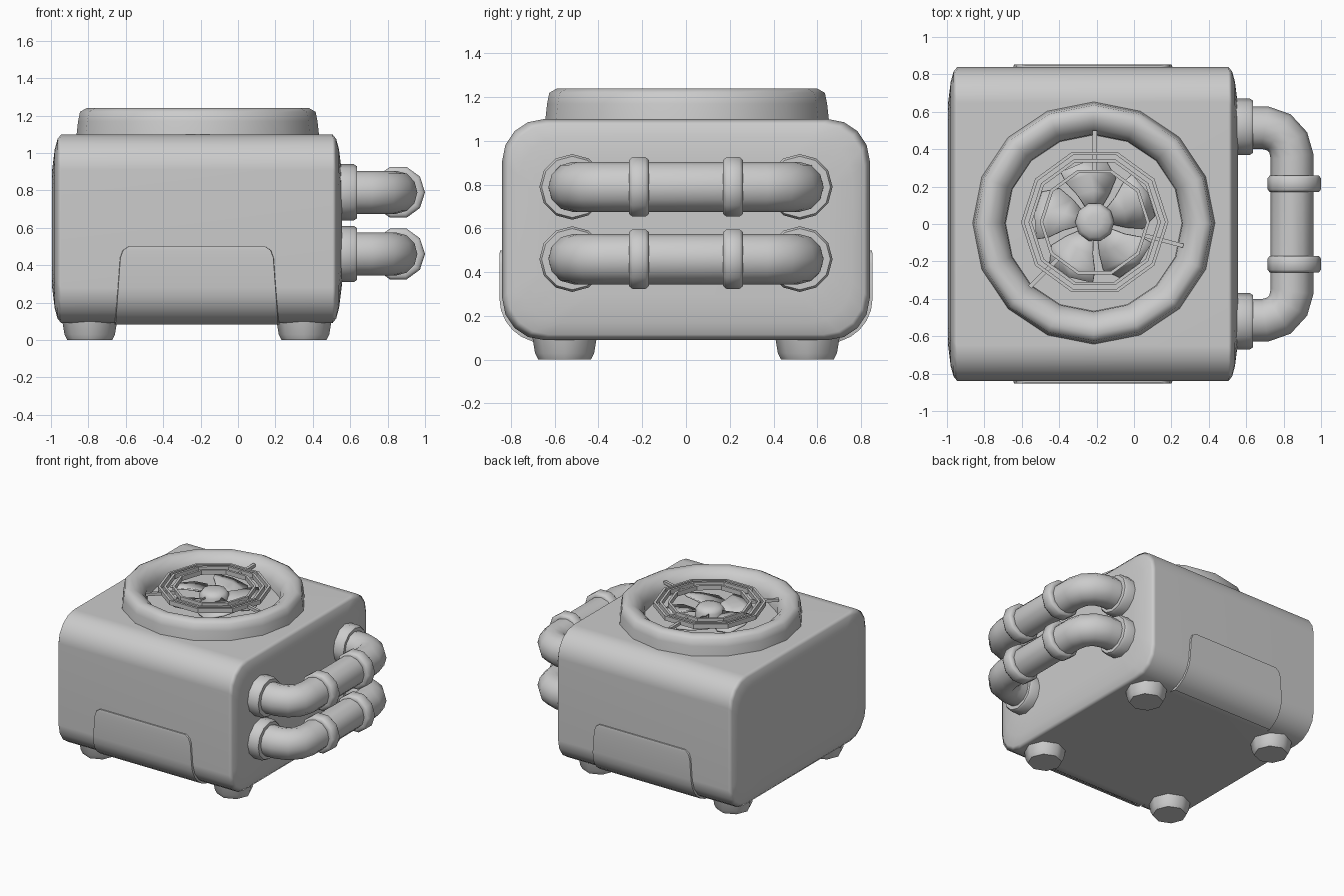
import bpy, bmesh
from math import sin, cos, pi, radians
from mathutils import Vector, Matrix

old = bpy.data.objects.get("Cube")
if old:
    bpy.data.objects.remove(old, do_unlink=True)

grey = bpy.data.materials.new("plain_grey")
grey.use_nodes = True
grey.diffuse_color = (0.6, 0.6, 0.6, 1)
grey.node_tree.nodes["Principled BSDF"].inputs["Base Color"].default_value = (0.6, 0.6, 0.6, 1)

CX = -0.22   # middle of the housing


def finish(name, bm, angle=45):
    bmesh.ops.recalc_face_normals(bm, faces=bm.faces)
    mesh = bpy.data.meshes.new(name)
    bm.to_mesh(mesh)
    bm.free()
    mesh.materials.append(grey)
    obj = bpy.data.objects.new(name, mesh)
    bpy.context.collection.objects.link(obj)
    bpy.ops.object.select_all(action='DESELECT')
    obj.select_set(True)
    bpy.context.view_layer.objects.active = obj
    bpy.ops.object.shade_smooth_by_angle(angle=radians(angle))
    return obj


def loft(name, loops, caps=True, wrap=False, angle=45):
    """Skin a list of closed loops of points."""
    bm = bmesh.new()
    rows = [[bm.verts.new(p) for p in loop] for loop in loops]
    n = len(rows[0])
    pairs = list(zip(rows, rows[1:])) + ([(rows[-1], rows[0])] if wrap else [])
    for a, b in pairs:
        for i in range(n):
            j = (i + 1) % n
            bm.faces.new((a[i], a[j], b[j], b[i]))
    if caps and not wrap:
        bm.faces.new(rows[0])
        bm.faces.new(rows[-1])
    return finish(name, bm, angle)


def lathe(name, profile, centre, sides, axis='Z', angle=45, **kw):
    """Turn (radius, height) points around an axis through centre."""
    turn = {'Z': Matrix(), 'X': Matrix.Rotation(pi / 2, 4, 'Y'),
            'Y': Matrix.Rotation(-pi / 2, 4, 'X')}[axis]
    loops = [[Vector(centre) + turn @ Vector((r * cos(2 * pi * i / sides), r * sin(2 * pi * i / sides), h))
              for i in range(sides)] for r, h in profile]
    return loft(name, loops, angle=angle, **kw)


def rounded_section(x, inset):
    """Rounded rectangle across the housing."""
    r, hy, hz = 0.19, 0.84 - inset, 0.505 - inset
    pts = []
    for q, (sy, sz) in enumerate(((1, 1), (-1, 1), (-1, -1), (1, -1))):
        for k in range(5):
            a = (q + k / 4) * pi / 2
            pts.append((CX + x, sy * (hy - r) + r * cos(a), 0.595 + sz * (hz - r) + r * sin(a)))
    return pts


# Housing: rounded section with softened ends
ends = [(0.725, 0), (0.745, 0.025), (0.76, 0.08), (0.775, 0.2)]
steps = [(-x, d) for x, d in reversed(ends)] + ends
body = loft("housing", [rounded_section(x, d) for x, d in steps], angle=70)
body.modifiers.new("even_shading", 'WEIGHTED_NORMAL')

# Raised panels that wrap the lower front and back edges
for side, name in ((-1, "front_panel"), (1, "back_panel")):
    path = [(0.65 + 0.203 * cos(a), 0.28 + 0.203 * sin(a))
            for a in [radians(t) for t in (-75, -60, -45, -30, -15, 0)]]
    rows = [(y, z, 0.44 - 0.03 * (z - 0.1) / 0.4) for y, z in path]
    rows += [(0.853, 0.44, 0.415), (0.853, 0.48, 0.40), (0.85, 0.50, 0.37)]
    bm = bmesh.new()
    grid = [[bm.verts.new((CX + s * w, side * (y - d), z)) for s, d in ((-1, 0.04), (-0.985, 0), (0.985, 0), (1, 0.04))]
            for y, z, w in rows]
    y, z, w = rows[-1]
    grid.append([bm.verts.new((CX + s * w, side * (y - 0.04), z)) for s in (-1, -0.985, 0.985, 1)])
    for a, b in zip(grid, grid[1:]):
        for i in range(3):
            bm.faces.new((a[i], a[i + 1], b[i + 1], b[i]))
    obj = finish(name, bm)
    # make the open strip face outward
    if sum(p.normal.y * p.area for p in obj.data.polygons) * side < 0:
        obj.data.flip_normals()

# Feet
for x in (-0.57, 0.57):
    for y in (-0.555, 0.555):
        lathe("foot", [(0.12, 0), (0.135, 0.03), (0.15, 0.12)], (CX + x * 1.005, y, 0), 8)

# Fan rim
lathe("fan_rim", [(0.65, 1.08), (0.64, 1.17), (0.63, 1.22), (0.595, 1.24), (0.55, 1.235),
                  (0.505, 1.205), (0.475, 1.15), (0.47, 1.08)], (CX + 0.005, 0.005, 0), 16,
      caps=False, wrap=True, angle=60)

# Fan guard: flat hoops and three struts
FAN = Vector((-0.21, 0.01, 0))
for r in (0.285, 0.345, 0.385):
    lathe("guard_hoop", [(r - 0.009, 1.19), (r + 0.009, 1.19), (r + 0.009, 1.225), (r - 0.009, 1.225)],
          FAN, 10, caps=False, wrap=True, angle=30)
for deg in (90, 225, 345):
    bm = bmesh.new()
    bmesh.ops.create_cube(bm, size=1, matrix=Matrix.Translation(FAN) @ Matrix.Rotation(radians(deg), 4, 'Z')
                          @ Matrix.Translation((0.385, 0, 1.2)) @ Matrix.Diagonal((0.21, 0.022, 0.022, 1)))
    finish("guard_strut", bm, 30)

# Fan hub and blades
lathe("fan_hub", [(0.1, 1.08), (0.105, 1.17), (0.085, 1.195), (0.04, 1.205)], FAN, 10)
for k in range(5):
    bm = bmesh.new()
    stations = [(0.08, -25, 30), (0.17, -28, 32), (0.26, -26, 36), (0.325, -12, 34)]
    grid = []
    for r, a0, a1 in stations:
        row = []
        for t in (0, 0.5, 1):
            a = radians(72 * k + 18 + a0 + (a1 - a0) * t)
            row.append(bm.verts.new(FAN + Vector((r * cos(a), r * sin(a), 1.125 + 0.05 * t))))
        grid.append(row)
    for a, b in zip(grid, grid[1:]):
        for i in range(2):
            bm.faces.new((a[i], b[i], b[i + 1], a[i + 1]))
    blade = finish("fan_blade", bm)
    blade.modifiers.new("thickness", 'SOLIDIFY').thickness = 0.012

# Side pipes with wall flanges and clamps
half = [(0.54, 0.515), (0.70, 0.515), (0.775, 0.49), (0.825, 0.435), (0.845, 0.36)]
route = [Vector((x, y, 0)) for x, y in half] + [Vector((x, -y, 0)) for x, y in reversed(half)]
for z, label in ((0.79, "upper"), (0.46, "lower")):
    loops = []
    for i, p in enumerate(route):
        before = (p - route[max(i - 1, 0)]).normalized()
        after = (route[min(i + 1, len(route) - 1)] - p).normalized()
        tangent = (before + after).normalized()
        out = Vector((tangent.y, -tangent.x, 0))
        loops.append([p + Vector((0, 0, z + 0.115 * sin(a))) + out * 0.115 * cos(a)
                      for a in [2 * pi * k / 12 for k in range(12)]])
    loft(label + "_pipe", loops, angle=60)
    for s in (-1, 1):
        lathe(label + "_flange", [(0.15, 0), (0.15, 0.08), (0.14, 0.095), (0.11, 0.095)],
              (0.54, s * 0.52, z), 12, axis='X', angle=50)
        lathe(label + "_clamp", [(0.11, -0.045), (0.13, -0.045), (0.143, -0.03), (0.143, 0.03),
                                 (0.13, 0.045), (0.11, 0.045)],
              (0.857, s * 0.215, z), 10, axis='Y', angle=60)
